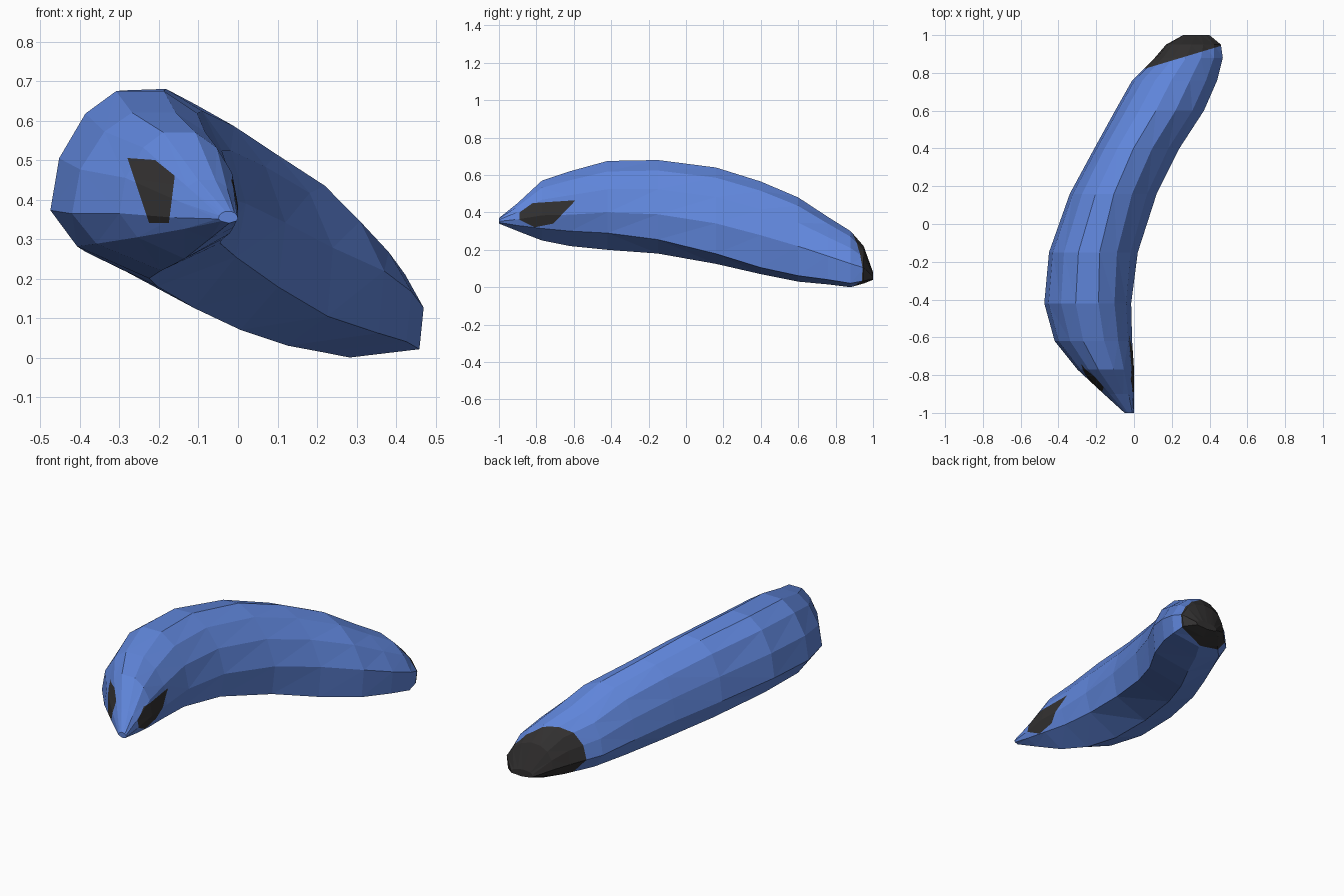
import bpy, bmesh
from mathutils import Vector

if "Cube" in bpy.data.objects:
    bpy.data.objects.remove(bpy.data.objects["Cube"])

# Stations along the body: y, x left, x right, z bottom, z top
STATIONS = [
    (-1.00, -0.05, 0.00, 0.34, 0.37), (-0.90, -0.16, 0.00, 0.30, 0.45),
    (-0.77, -0.30, 0.00, 0.25, 0.57), (-0.62, -0.42, -0.01, 0.22, 0.62),
    (-0.42, -0.475, -0.015, 0.20, 0.675), (-0.15, -0.45, 0.02, 0.18, 0.68),
    (0.16, -0.34, 0.12, 0.125, 0.64), (0.40, -0.21, 0.24, 0.07, 0.565),
    (0.60, -0.10, 0.37, 0.03, 0.48), (0.76, -0.01, 0.44, 0.015, 0.375),
    (0.88, 0.11, 0.47, 0.0, 0.30), (0.95, 0.17, 0.46, 0.02, 0.22),
    (1.00, 0.26, 0.40, 0.04, 0.08),
]
# Normalised cross-sections, blended from front to back
FRONT = [(0, .36), (.05, .64), (.2, .88), (.37, 1), (.64, 1), (.82, .88),
         (.95, .68), (1, .42), (.93, .2), (.55, .0), (.15, .17)]
BACK = [(0, .40), (.03, .65), (.12, .87), (.27, .98), (.46, 1), (.68, .9),
        (.87, .7), (1, .42), (.97, .07), (.48, .0), (.12, .18)]


def material(name, rgb):
    m = bpy.data.materials.new(name)
    m.diffuse_color = (*rgb, 1)
    m.use_nodes = True
    m.node_tree.nodes["Principled BSDF"].inputs["Base Color"].default_value = m.diffuse_color
    return m


def cut(bm, co, no, region):
    """Slice the faces picked by region along a plane."""
    faces = [f for f in bm.faces if region(f)]
    geom = list({e for f in faces for e in f.edges}) + list({v for f in faces for v in f.verts}) + faces
    bmesh.ops.bisect_plane(bm, geom=geom, plane_co=co, plane_no=no, dist=1e-5)


def patch(bm, poly, axis, region):
    """Cut a convex outline, projected along an axis, and paint it dark."""
    planes = []
    mid = sum((Vector(p) for p in poly), Vector((0, 0))) / len(poly)
    for a, b in zip(poly, poly[1:] + poly[:1]):
        n = Vector((b[1] - a[1], a[0] - b[0])).normalized()
        if n.dot(mid - Vector(a)) < 0:
            n = -n
        lift = (lambda p: Vector((p[0], 0, p[1]))) if axis == 'y' else (lambda p: Vector((0, p[0], p[1])))
        planes.append((lift(a), lift(n)))
    for co, no in planes:
        cut(bm, co, no, region)
    for f in bm.faces:
        c = f.calc_center_median()
        if region(f) and all((c - co).dot(no) > 0 for co, no in planes):
            f.material_index = 1


# Body: loft through the stations
bm = bmesh.new()
rings = []
for y, xl, xr, zb, zt in STATIONS:
    t = min(max((y + 0.5) / 0.9, 0), 1)
    ring = []
    for (u0, v0), (u1, v1) in zip(FRONT, BACK):
        u, v = u0 + (u1 - u0) * t, v0 + (v1 - v0) * t
        ring.append(bm.verts.new((xl + (xr - xl) * u, y, zb + (zt - zb) * v)))
    rings.append(ring)
n = len(FRONT)
for a, b in zip(rings, rings[1:]):
    for i in range(n):
        bm.faces.new((a[i], a[(i + 1) % n], b[(i + 1) % n], b[i]))
bm.faces.new(rings[0])
bm.faces.new(rings[-1])
bmesh.ops.triangulate(bm, faces=bm.faces[:])
bmesh.ops.recalc_face_normals(bm, faces=bm.faces[:])

# Dark tip at the back, on a slanted line
tip_co, tip_no = Vector((0.45, 0.94, 0.15)), Vector((-0.3, 1, 0))
cut(bm, tip_co, tip_no, lambda f: f.calc_center_median().y > 0.4)
for f in bm.faces:
    if (f.calc_center_median() - tip_co).dot(tip_no) > 0:
        f.material_index = 1

# Dark spots on the front left and the right of the nose
patch(bm, [(-.28, .505), (-.21, .50), (-.16, .46), (-.175, .34), (-.225, .34)], 'y',
      lambda f: f.normal.y < -0.1 and f.normal.x < 0.2 and f.calc_center_median().y < -0.6)
patch(bm, [(-.89, .36), (-.89, .40), (-.82, .45), (-.59, .465), (-.71, .34), (-.81, .32)], 'x',
      lambda f: f.normal.x > 0.2 and f.calc_center_median().y < -0.4)

mesh = bpy.data.meshes.new("curved_body")
bm.to_mesh(mesh)
bm.free()
mesh.materials.append(material("blue skin", (0.115, 0.235, 0.70)))
mesh.materials.append(material("dark tip", (0.032, 0.03, 0.03)))
body = bpy.data.objects.new("curved_body", mesh)
bpy.context.collection.objects.link(body)
